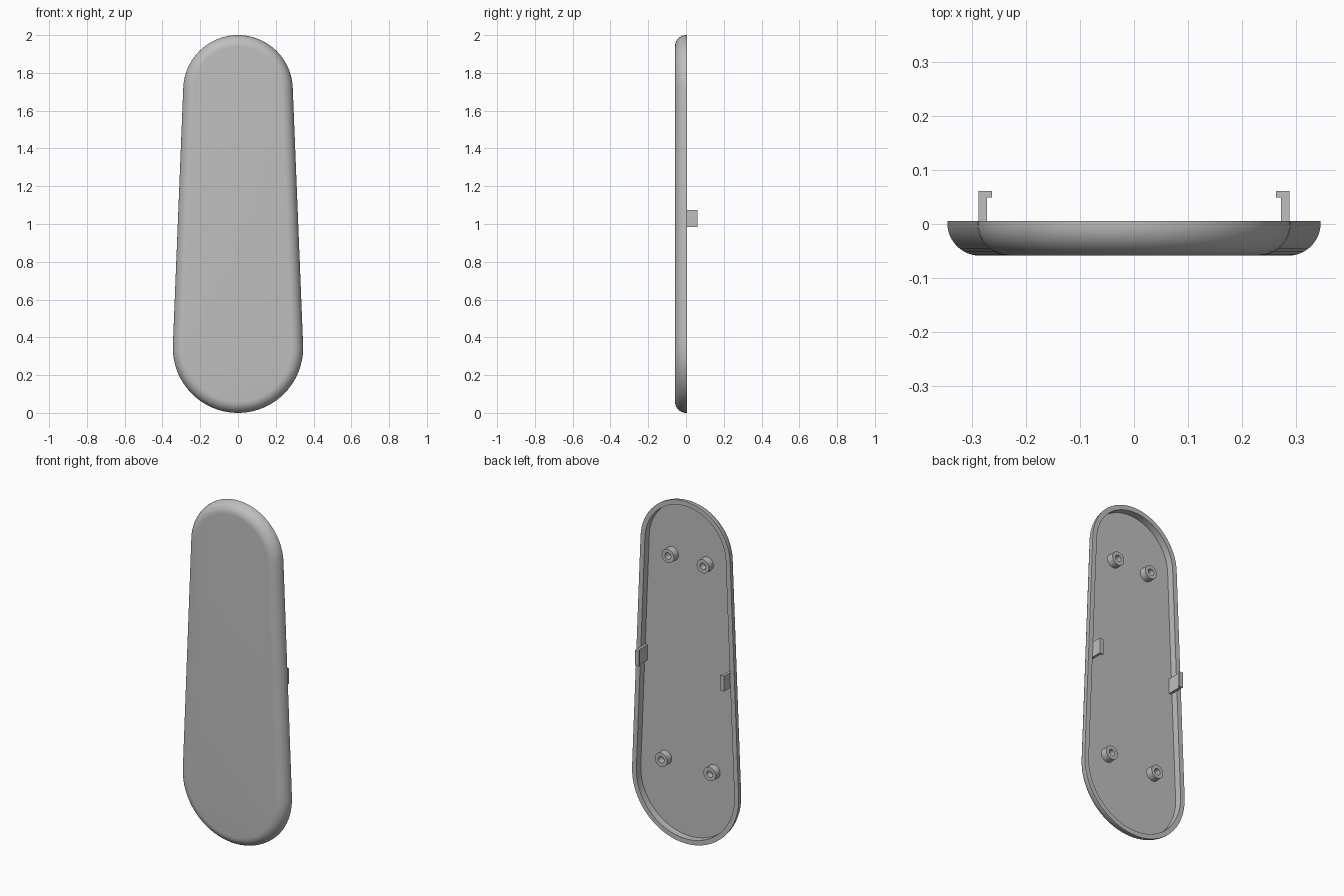
import bpy, bmesh, math
from math import sin, cos, pi

cube = bpy.data.objects.get("Cube")
if cube:
    bpy.data.objects.remove(cube, do_unlink=True)

grey = bpy.data.materials.new("plain grey")
grey.use_nodes = True
colour = (0.52, 0.52, 0.52, 1)
grey.diffuse_color = colour
grey.node_tree.nodes["Principled BSDF"].inputs["Base Color"].default_value = colour

LOW_R, HIGH_R = 0.345, 0.29        # radii of the two rounded ends
LOW_Z, HIGH_Z = LOW_R, 2 - HIGH_R  # their centres
TILT = math.asin((LOW_R - HIGH_R) / (HIGH_Z - LOW_Z))
FRONT, RIM, FLOOR = -0.0585, 0.006, -0.035
WALL, FILLET = 0.028, 0.06


def outline(inset, y, steps=40):
    """Tapered outline with round ends, moved inwards by inset."""
    pts = []
    for z, r, start, end in ((LOW_Z, LOW_R, -pi - TILT, TILT),
                             (HIGH_Z, HIGH_R, TILT, pi - TILT)):
        for i in range(steps + 1):
            a = start + (end - start) * i / steps
            pts.append(((r - inset) * cos(a), y, z + (r - inset) * sin(a)))
    return pts


def ring(radius, x, y, z, sides=32):
    return [(x + radius * cos(2 * pi * i / sides), y,
             z + radius * sin(2 * pi * i / sides)) for i in range(sides)]


def loft(name, loops):
    """Skin a row of loops, capping the first and last."""
    bm = bmesh.new()
    rows = [[bm.verts.new(p) for p in loop] for loop in loops]
    for a, b in zip(rows, rows[1:]):
        for i in range(len(a)):
            j = (i + 1) % len(a)
            bm.faces.new((a[i], a[j], b[j], b[i]))
    bm.faces.new(rows[0])
    bm.faces.new(rows[-1])
    bmesh.ops.recalc_face_normals(bm, faces=bm.faces)
    mesh = bpy.data.meshes.new(name)
    bm.to_mesh(mesh)
    bm.free()
    mesh.materials.append(grey)
    obj = bpy.data.objects.new(name, mesh)
    bpy.context.collection.objects.link(obj)
    bpy.ops.object.select_all(action="DESELECT")
    obj.select_set(True)
    bpy.context.view_layer.objects.active = obj
    bpy.ops.object.shade_smooth_by_angle(angle=math.radians(30))
    return obj


# Hollow cover: inner floor, wall, flat rim, then the rounded front edge
loops = [outline(WALL, FLOOR), outline(WALL, RIM), outline(0, RIM)]
for i in range(13):
    a = pi / 2 * i / 12
    loops.append(outline(FILLET * (1 - cos(a)), FRONT + FILLET * (1 - sin(a))))
loft("cover_shell", loops)

for side, label in ((1, "left"), (-1, "right")):
    # Screw bosses with blind holes
    for level, x, z in (("upper", 0.113, 1.65), ("lower", 0.157, 0.447)):
        x *= side
        loft(f"{level}_{label}_boss",
             [ring(0.04, x, FLOOR - 0.005, z), ring(0.04, x, RIM, z),
              ring(0.019, x, RIM, z), ring(0.019, x, FLOOR + 0.002, z)])

    # Snap clip with an inward hook
    hook = ((0.287, FLOOR - 0.002), (0.287, 0.0605), (0.262, 0.0605),
            (0.262, 0.049), (0.272, 0.049), (0.272, FLOOR - 0.002))
    loft(f"{label}_clip", [[(side * x, y, z) for x, y in hook]
                           for z in (0.985, 1.075)])
